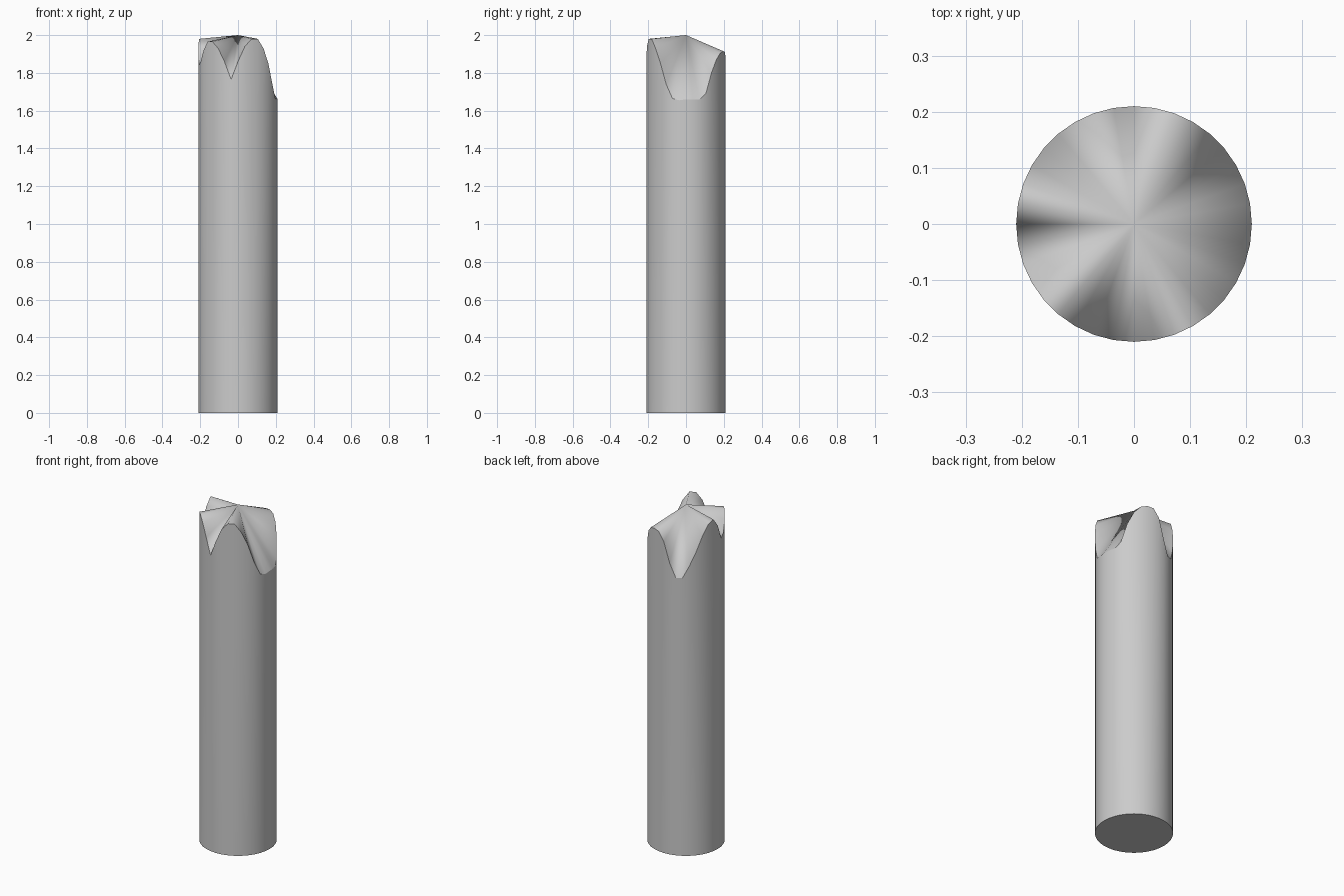
import bpy, bmesh
from math import sin, cos, radians

if "Cube" in bpy.data.objects:
    bpy.data.objects.remove(bpy.data.objects["Cube"])

RADIUS = 0.21
# Height of the broken rim every 10 degrees, starting at +x
RIM = [1.66, 1.66, 1.66, 1.69, 1.80, 1.87, 1.905, 1.915, 1.91,
       1.86, 1.74, 1.655, 1.66, 1.73, 1.81, 1.90, 1.96, 1.98,
       1.93, 1.84, 1.86, 1.92, 1.965, 1.965, 1.93, 1.86, 1.765,
       1.86, 1.94, 1.98, 1.98, 1.93, 1.85, 1.74, 1.665, 1.655]
n = len(RIM)


def ring_point(i, z):
    a = radians(360 * i / n)
    return (RADIUS * cos(a), RADIUS * sin(a), z)


bm = bmesh.new()
base = [bm.verts.new(ring_point(i, 0)) for i in range(n)]
rim = [bm.verts.new(ring_point(i, z)) for i, z in enumerate(RIM)]
apex = bm.verts.new((0, 0, 2))

# Flat base, straight shaft wall, and jagged fan up to the central apex
bm.faces.new(base[::-1])
for i in range(n):
    j = (i + 1) % n
    bm.faces.new((base[i], base[j], rim[j], rim[i])).smooth = True
    bm.faces.new((rim[i], rim[j], apex)).smooth = True

# Keep the rim and the base outline crisp
for ring in (base, rim):
    for i in range(n):
        bm.edges.get((ring[i], ring[(i + 1) % n])).smooth = False

mesh = bpy.data.meshes.new("broken_column")
bm.to_mesh(mesh)
bm.free()
bpy.context.collection.objects.link(bpy.data.objects.new("broken_column", mesh))
